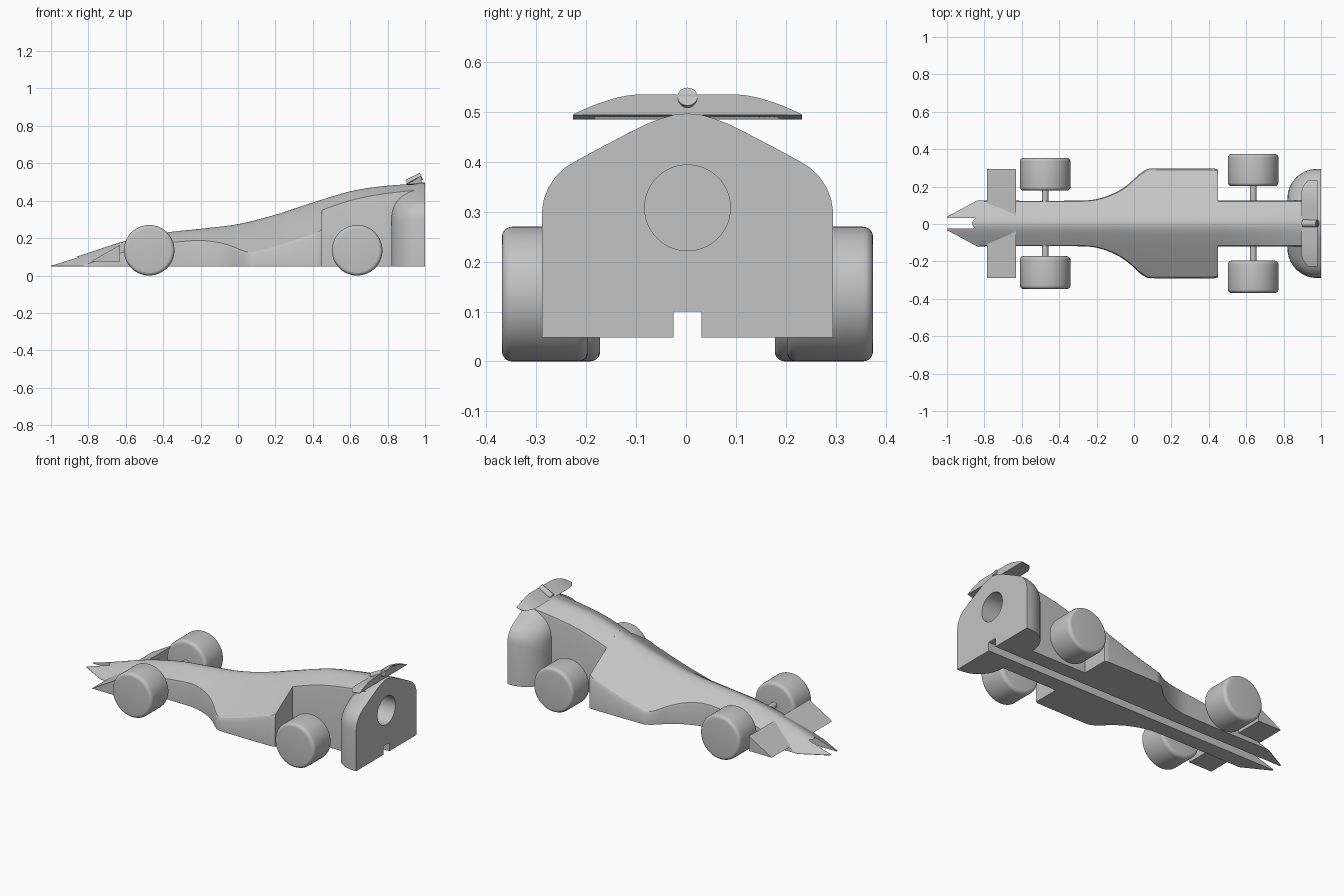
import bpy, bmesh, math
from mathutils import Vector

if "Cube" in bpy.data.objects:
    bpy.data.objects.remove(bpy.data.objects["Cube"])

YC = 0.003      # centre line of the car
FLOOR = 0.048   # underside height

grey = bpy.data.materials.new("plain grey")
grey.diffuse_color = (0.55, 0.55, 0.55, 1)
grey.use_nodes = True
grey.node_tree.nodes["Principled BSDF"].inputs["Base Color"].default_value = grey.diffuse_color


def curve(pts, x):
    """Smooth (Hermite) interpolation through a few points."""
    n = len(pts)
    i = max(k for k in range(n - 1) if k == 0 or pts[k][0] <= x)

    def slope(k):
        a, b = pts[max(k - 1, 0)], pts[min(k + 1, n - 1)]
        return (b[1] - a[1]) / (b[0] - a[0])
    (x0, y0), (x1, y1) = pts[i], pts[i + 1]
    h = x1 - x0
    t = (x - x0) / h
    return ((2*t**3 - 3*t**2 + 1) * y0 + (t**3 - 2*t**2 + t) * h * slope(i)
            + (3*t**2 - 2*t**3) * y1 + (t**3 - t**2) * h * slope(i + 1))


def finish(bm, name, smooth=30):
    bmesh.ops.recalc_face_normals(bm, faces=bm.faces)
    me = bpy.data.meshes.new(name)
    bm.to_mesh(me)
    bm.free()
    me.materials.append(grey)
    ob = bpy.data.objects.new(name, me)
    bpy.context.collection.objects.link(ob)
    activate(ob)
    if smooth:
        bpy.ops.object.shade_smooth_by_angle(angle=math.radians(smooth))
    return ob


def activate(ob):
    bpy.ops.object.select_all(action='DESELECT')
    ob.select_set(True)
    bpy.context.view_layer.objects.active = ob


def loft(name, rings, smooth=30):
    bm = bmesh.new()
    vs = [[bm.verts.new((p[0], p[1] + YC, p[2])) for p in r] for r in rings]
    n = len(rings[0])
    for a, b in zip(vs, vs[1:]):
        for j in range(n):
            k = (j + 1) % n
            bm.faces.new((a[j], a[k], b[k], b[j]))
    bm.faces.new(vs[0])
    bm.faces.new(vs[-1])
    return finish(bm, name, smooth)


def rod(name, a, b, r, seg=48, bevel=0):
    a, b = Vector(a), Vector(b)
    d = b - a
    bm = bmesh.new()
    bmesh.ops.create_cone(bm, cap_ends=True, segments=seg, radius1=r, radius2=r, depth=d.length)
    if bevel:
        rims = [e for e in bm.edges if abs(e.verts[0].co.z - e.verts[1].co.z) < 1e-5]
        bmesh.ops.bevel(bm, geom=rims, offset=bevel, segments=5, profile=0.5, affect='EDGES')
    rot = d.to_track_quat('Z', 'Y').to_matrix().to_4x4()
    bmesh.ops.transform(bm, matrix=rot, verts=bm.verts)
    bmesh.ops.translate(bm, vec=(a + b) / 2 + Vector((0, YC, 0)), verts=bm.verts)
    return finish(bm, name, 35)


# Body profiles: roof height, plan half-width
TOP = [(-1, .058), (-.85, .105), (-.7, .155), (-.6, .185), (-.47, .215), (-.37, .232),
       (-.2, .25), (0, .275), (.2, .325), (.4, .39), (.6, .45), (.75, .475), (.9, .488), (1, .496)]
PLAN = [(-.84, .122), (-.3, .122), (-.2, .13), (-.1, .165), (-.03, .21), (.03, .265),
        (.07, .29), (.1, .293), (.43, .293), (.45, .287)]


def half_width(x):
    if x < -.84:
        return .036 + (x + 1) / .16 * .086
    return curve(PLAN, x)


def body_ring(x, hw):
    """Ridge-backed section with slightly rounded shoulders."""
    k = .68 if x < .4 else .68 - .25 * min(1, (x - .4) / .5)
    roof = curve(TOP, x)

    def z(y):
        return max(FLOOR + .004, roof - k * (math.hypot(y, .04) - .04))
    ze = z(hw)
    r = min(.014, (ze - FLOOR) / 2)
    ring = [(x, -hw, FLOOR), (x, -hw, ze - r)]
    ring += [(x, .97 * hw * i / 14, z(.97 * hw * i / 14)) for i in range(-14, 15)]
    return ring + [(x, hw, ze - r), (x, hw, FLOOR)]


xs = [-1 + i * .01 for i in range(146)]
body = loft("main_body", [body_ring(x, half_width(x)) for x in xs])
spine = loft("rear_spine", [body_ring(.45 + i * .02, .122) for i in range(28)])

# Rear pod: section whose front edge rounds over
HALF = [(.292, FLOOR), (.292, .30), (.288, .325), (.279, .349), (.264, .371), (.245, .389),
        (.22, .404), (.17, .431), (.12, .457), (.08, .477), (.05, .488), (.025, .495)]
SECTION = HALF + [(0, .497)] + [(-y, z) for y, z in reversed(HALF)]
R = .16
rings = []
for i in range(15):
    a = math.pi / 2 * i / 14
    x = .82 + R * (1 - math.cos(a))
    d = R * (1 - math.sin(a))
    rings.append([(x, y * (1 - d / .292), FLOOR + (z - FLOOR) * (1 - .7 * d / .447))
                  for y, z in SECTION])
rings.append([(1, y, z) for y, z in SECTION])
pod = loft("rear_pod", rings)

# Cut the underside groove and the rear bore
groove = loft("groove_cutter", [[(x, -.028, -.1), (x, .028, -.1), (x, .028, .1), (x, -.028, .1)]
                                for x in (-1.1, 1.1)], 0)
bore = rod("bore_cutter", (.54, 0, .308), (1.1, 0, .308), .086, 64)
for ob in (body, spine, pod):
    activate(ob)
    for cutter in (groove, bore):
        if ob is body and cutter is bore:
            continue
        m = ob.modifiers.new("cut", 'BOOLEAN')
        m.operation, m.solver, m.object = 'DIFFERENCE', 'EXACT', cutter
        bpy.ops.object.modifier_move_to_index(modifier=m.name, index=0)
        bpy.ops.object.modifier_apply(modifier=m.name)
    bpy.ops.object.shade_smooth_by_angle(angle=math.radians(30))
for cutter in (groove, bore):
    bpy.data.objects.remove(cutter)

# Front wing: a wedge on each side of the nose
for s, side in ((-1, "right"), (1, "left")):
    loft("front_wing_" + side, [[(-.785, y * s, .075), (-.63, y * s, .165), (-.63, y * s, .075)]
                                for y in (.03, .291)], 0)

# Rear wing: tapered wedge with arched trailing edge
rings = []
for i in range(-23, 24):
    y = i * .01
    t = abs(y)
    zt = .535 - .040 * (max(0, t - .1) / .13) ** 1.6
    xf = .895 + .035 * (max(0, t - .16) / .07) ** 2
    rings.append([(xf, y, .489), (.98, y, zt), (.98, y, .494), (xf + .01, y, .485)])
loft("rear_wing", rings)
rod("rear_wing_rib", (.905, 0, .493), (.98, 0, .531), .02, 24)

# Wheels and axles
for name, x, y0, y1 in (("front", -.475, .175, .351), ("rear", .637, .199, .372)):
    rod(name + "_axle", (x, -y0 - .02, .136), (x, y0 + .02, .136), .018, 24)
    for s, side in ((-1, "right"), (1, "left")):
        rod(f"{name}_wheel_{side}", (x, s * y0, .135), (x, s * y1, .135), .135, 64, .02)
